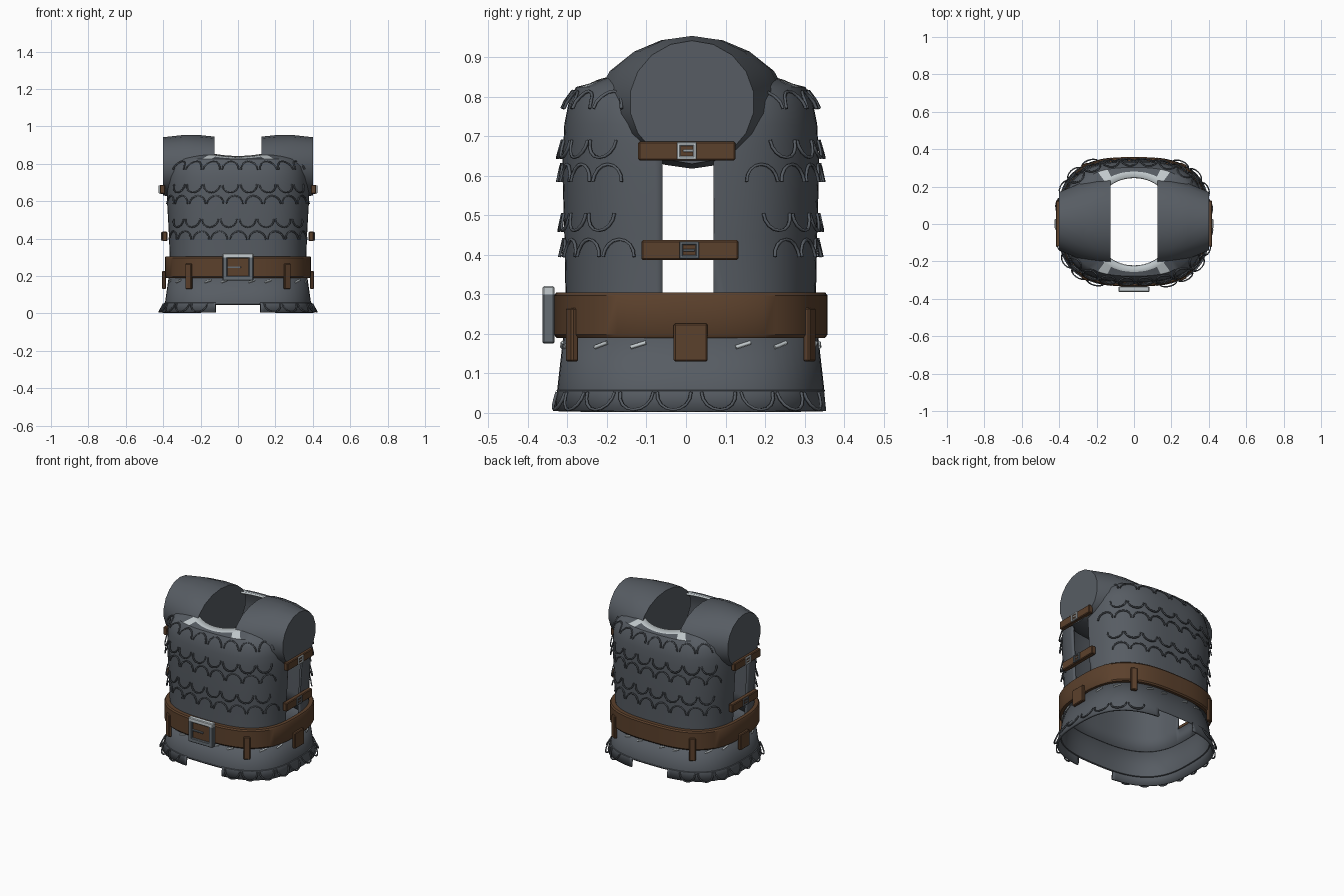
import bpy, bmesh
from math import sin, cos, pi, atan2
from mathutils import Vector, Matrix

if "Cube" in bpy.data.objects:
    bpy.data.objects.remove(bpy.data.objects["Cube"])

CY = 0.012      # the garment sits slightly towards the back
SEG = 80


def material(name, rgb):
    m = bpy.data.materials.new(name)
    m.use_nodes = True
    m.diffuse_color = (*rgb, 1)
    m.node_tree.nodes["Principled BSDF"].inputs["Base Color"].default_value = (*rgb, 1)
    return m


slate = material("slate cloth", (0.095, 0.108, 0.125))
leather = material("brown leather", (0.105, 0.052, 0.025))
pale = material("pale metal", (0.55, 0.60, 0.62))
steel = material("dark steel", (0.13, 0.15, 0.17))


def finish(name, bm, mats, angle=35):
    bmesh.ops.recalc_face_normals(bm, faces=bm.faces[:])
    me = bpy.data.meshes.new(name)
    bm.to_mesh(me)
    bm.free()
    ob = bpy.data.objects.new(name, me)
    bpy.context.collection.objects.link(ob)
    for m in mats:
        me.materials.append(m)
    bpy.ops.object.select_all(action="DESELECT")
    ob.select_set(True)
    bpy.context.view_layer.objects.active = ob
    bpy.ops.object.shade_smooth_by_angle(angle=angle * pi / 180)
    return ob


def loft(rings, loop=False, caps=False):
    bm = bmesh.new()
    vs = [[bm.verts.new(p) for p in r] for r in rings]
    n = len(vs[0])
    for k in range(len(vs) if loop else len(vs) - 1):
        lo, hi = vs[k], vs[(k + 1) % len(vs)]
        for i in range(n):
            j = (i + 1) % n
            bm.faces.new((lo[i], lo[j], hi[j], hi[i]))
    if caps:
        bm.faces.new(vs[0])
        bm.faces.new(vs[-1])
    return bm


def radius(a, b, t, n=2.8):
    return (abs(cos(t) / a) ** n + abs(sin(t) / b) ** n) ** (-1 / n)


def ring(z, a, b, n=2.8, dip=0):
    pts = []
    for i in range(SEG):
        t = 2 * pi * i / SEG
        r = radius(a, b, t, n)
        pts.append(Vector((r * cos(t), r * sin(t) + CY, z + dip * (r * cos(t)) ** 2)))
    return pts


def cut_box(bm, lo, hi):
    """Slice along the box sides, then drop the faces inside it."""
    for ax in range(3):
        for lim in (lo[ax], hi[ax]):
            co, no = Vector(), Vector()
            co[ax], no[ax] = lim, 1
            bmesh.ops.bisect_plane(bm, geom=bm.verts[:] + bm.edges[:] + bm.faces[:],
                                   plane_co=co, plane_no=no)
    inside = [f for f in bm.faces
              if all(l < c < h for l, c, h in zip(lo, f.calc_center_median(), hi))]
    bmesh.ops.delete(bm, geom=inside, context="FACES")


def thicken(ob, t):
    m = ob.modifiers.new("thickness", "SOLIDIFY")
    m.thickness, m.offset = t, -1


# profiles: height, half width, half depth
TORSO = [(0.19, 0.365, 0.315), (0.3, 0.366, 0.317), (0.45, 0.372, 0.32), (0.62, 0.382, 0.325),
         (0.73, 0.378, 0.32), (0.79, 0.365, 0.308), (0.825, 0.335, 0.29)]
SKIRT = [(0.2, 0.37, 0.322), (0.058, 0.39, 0.338), (0.056, 0.394, 0.342), (0.005, 0.408, 0.347)]


def size_at(profile, z):
    rows = sorted(profile)
    z = min(max(z, rows[0][0]), rows[-1][0])
    for p, q in zip(rows, rows[1:]):
        if z <= q[0]:
            f = (z - p[0]) / (q[0] - p[0])
            return p[1] + f * (q[1] - p[1]), p[2] + f * (q[2] - p[2])


def on_surface(profile, t, z, off):
    r = radius(*size_at(profile, z), t) + off
    return Vector((r * cos(t), r * sin(t) + CY, z))


# torso shell with pale neckline and open sides
rings = [ring(*p) for p in TORSO]
rings += [ring(0.828, 0.25, 0.268, 2.2, 0.7), ring(0.842, 0.215, 0.238, 2.1, 0.7)]
bm = loft(rings)
for f in bm.faces:
    c = f.calc_center_median()
    f.material_index = int(c.z > 0.825 and abs(c.x) < 0.17 and abs(c.y - CY) < 0.262)
cut_box(bm, (-1, -0.06, 0.28), (1, 0.07, 0.68))
thicken(finish("torso", bm, [slate, pale]), 0.012)

# skirt with a notch at the front and the back
bm = loft([ring(*p) for p in SKIRT])
cut_box(bm, (-0.12, -1, -0.1), (0.12, 1, 0.057))
thicken(finish("skirt", bm, [slate]), 0.012)

# shoulder pads
for side, label in ((1, "left"), (-1, "right")):
    sections = []
    for x, ry, rz, cz in ((0.125, 0.24, 0.16, 0.785), (0.2, 0.228, 0.166, 0.787),
                          (0.29, 0.205, 0.168, 0.786), (0.4, 0.158, 0.156, 0.786)):
        sections.append([Vector((side * x, 0.015 + ry * sin(2 * pi * i / 18),
                                 cz + rz * cos(2 * pi * i / 18))) for i in range(18)])
    finish(label + "_shoulder_pad", loft(sections, caps=True), [slate])


# raised scale rims, wider at their lower end
def tubes(name, paths, mat, depth):
    cu = bpy.data.curves.new(name, "CURVE")
    cu.dimensions = "3D"
    cu.bevel_depth, cu.bevel_resolution, cu.use_fill_caps = depth, 0, True
    for path in paths:
        sp = cu.splines.new("POLY")
        sp.points.add(len(path) - 1)
        for p, co in zip(sp.points, path):
            p.co = (*co, 1)
    cu.materials.append(mat)
    ob = bpy.data.objects.new(name, cu)
    bpy.context.collection.objects.link(ob)
    bpy.ops.object.select_all(action="DESELECT")
    ob.select_set(True)
    bpy.context.view_layer.objects.active = ob
    bpy.ops.object.convert(target="MESH")


def spaced_angles(profile, z, step, shift):
    out, dist, prev = [], shift * step, None
    for i in range(721):
        t = 2 * pi * i / 720
        p = on_surface(profile, t, z, 0)
        dist += (p - prev).length if prev else 0
        prev = p
        if dist >= step:
            dist -= step
            out.append(t)
    return out


def scale_row(profile, z, up, shift, keep):
    paths = []
    for t in spaced_angles(profile, z, 0.098, shift):
        if not keep(on_surface(profile, t, z, 0)):
            continue
        r = radius(*size_at(profile, z), t)
        path = []
        for k in range(9):
            u = pi * k / 8
            h = sin(u)
            low = 1 - h if up else h
            path.append(on_surface(profile, t + 0.042 * cos(u) / r,
                                   z + 0.044 * (h if up else -h), 0.003 + 0.011 * low))
        paths.append(path)
    return paths


rims = []
for z, up, shift in ((0.77, True, 0), (0.69, False, 0.5), (0.585, True, 0.2),
                     (0.505, False, 0.7), (0.395, True, 0.4)):
    rims += scale_row(TORSO, z, up, shift, lambda p: abs(p.y - CY) > 0.165)
rims += scale_row(SKIRT, 0.052, False, 0.3, lambda p: abs(p.x) > 0.16)
tubes("scale_rims", rims, slate, 0.0045)

# pale stitches under the belt
stitches = []
for centre in (0.35, 0.62, 1.1, 1.35):
    for t in (centre, pi - centre, pi + centre, -centre):
        stitches.append([on_surface(SKIRT, t + d * 0.05, 0.172 + 0.006 * d, 0.001)
                         for d in (-1, 0, 1)])
tubes("stitches", stitches, pale, 0.005)

# waist belt
belt = [(0.19, 0.37, 0.325), (0.19, 0.386, 0.34), (0.198, 0.391, 0.346),
        (0.297, 0.391, 0.346), (0.305, 0.386, 0.34), (0.305, 0.365, 0.315)]
finish("belt", loft([ring(*p) for p in belt], loop=True), [leather])


def block(name, centre, dims, mat, turn=0, bevel=0.004):
    bm = bmesh.new()
    bmesh.ops.create_cube(bm, size=1, matrix=Matrix.Diagonal((*dims, 1)))
    bmesh.ops.bevel(bm, geom=bm.edges[:], offset=bevel, segments=1, affect="EDGES")
    bm.transform(Matrix.Translation(centre) @ Matrix.Rotation(turn, 4, "Z"))
    return finish(name, bm, [mat])


# hanging belt tabs
for sx, label in ((1, "left"), (-1, "right")):
    block(label + "_side_tab", (sx * 0.396, 0.012, 0.178), (0.02, 0.086, 0.096), leather)
    for sy, end in ((-1, "front"), (1, "back")):
        t = atan2(sy * 0.3, sx * 0.262)
        r = radius(0.391, 0.346, t)
        tab = block(f"{label}_{end}_tab", (r * cos(t), r * sin(t) + CY, 0.198),
                    (0.036, 0.02, 0.136), leather, turn=-sx * sy * 0.5)


def frame(name, centre, w, h, bar, depth, axis, mats):
    """Rectangular buckle frame; the last material colours the top bar."""
    x, y, z = centre
    for label, u, v, du, dv, m in (("top", 0, h / 2 - bar / 2, w, bar, mats[-1]),
                                   ("bottom", 0, bar / 2 - h / 2, w, bar, mats[0]),
                                   ("near", bar / 2 - w / 2, 0, bar, h - bar, mats[0]),
                                   ("far", w / 2 - bar / 2, 0, bar, h - bar, mats[0])):
        if axis == "y":
            block(f"{name}_{label}", (x + u, y, z + v), (du, depth, dv), m)
        else:
            block(f"{name}_{label}", (x, y + u, z + v), (depth, du, dv), m, bevel=0.002)


# front buckle
frame("front_buckle", (0, -0.348, 0.248), 0.165, 0.146, 0.026, 0.03, "y", [steel, pale])
block("front_buckle_pad", (0, -0.34, 0.247), (0.12, 0.024, 0.1), leather)
block("front_buckle_pin", (-0.025, -0.354, 0.247), (0.08, 0.01, 0.01), steel, bevel=0.002)

# side straps with small buckles
for sx, label in ((1, "left"), (-1, "right")):
    for level, x, y, z, length, h, m in (("upper", 0.404, 0.002, 0.663, 0.246, 0.048, pale),
                                         ("lower", 0.392, 0.01, 0.412, 0.246, 0.05, steel)):
        name = f"{label}_{level}"
        block(name + "_strap", (sx * x, y, z), (0.028, length, h), leather)
        frame(name + "_buckle", (sx * (x + 0.014), 0.002 if m == pale else 0.008, z),
              0.05, 0.044, 0.009, 0.012, "x", [m])
        block(name + "_pin", (sx * (x + 0.015), 0.008, z), (0.006, 0.03, 0.006), m, bevel=0.001)
